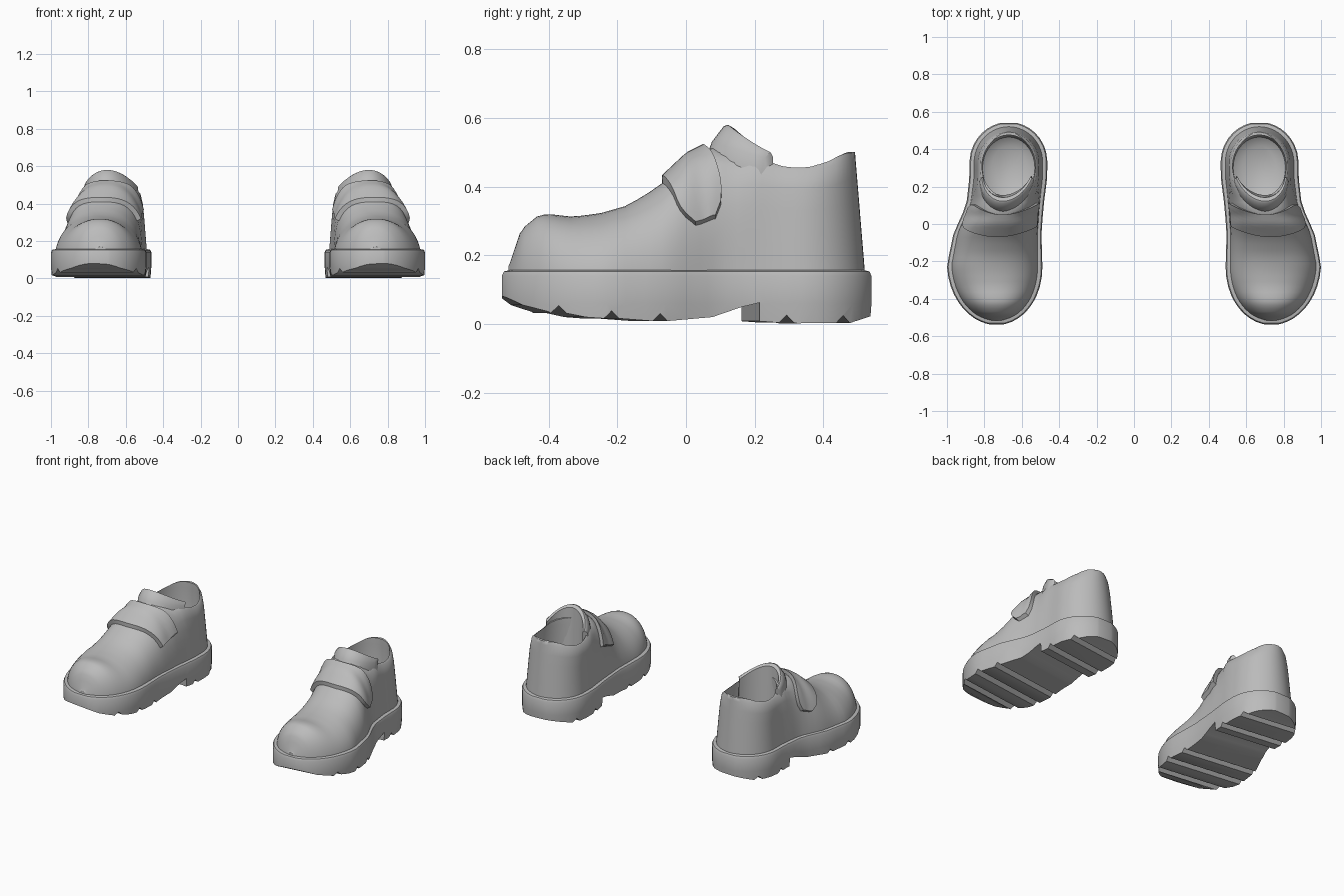
import bpy, bmesh, math

cube = bpy.data.objects.get("Cube")
if cube:
    bpy.data.objects.remove(cube, do_unlink=True)

grey = bpy.data.materials.new("plain_grey")
grey.use_nodes = True
grey.diffuse_color = (0.5, 0.5, 0.5, 1)
grey.node_tree.nodes["Principled BSDF"].inputs["Base Color"].default_value = (0.5, 0.5, 0.5, 1)

# Shape keys along the length of the left shoe: (y, value)
CENTRE = [(-.54, .735), (-.22, .745), (-.05, .73), (.1, .69), (.25, .672), (.54, .67)]
HALF = [(-.22, .255), (-.05, .235), (.1, .207), (.25, .208)]
TOP = [(-.515, .17), (-.5, .215), (-.48, .275), (-.43, .316), (-.4, .32), (-.33, .312),
       (-.25, .322), (-.17, .345), (-.08, .40), (0, .475), (.08, .515), (.14, .505),
       (.2, .49), (.28, .472), (.36, .466), (.44, .48), (.5, .5)]
BOXY = [(-.1, 2.2), (.05, 2.4), (.15, 4), (.22, 10), (.3, 12)]
TAPER = [(0, 0), (.2, .17)]
BASE = .1


def lerp(keys, y):
    if y <= keys[0][0]:
        return keys[0][1]
    for (a, p), (b, q) in zip(keys, keys[1:]):
        if y <= b:
            return p + (q - p) * (y - a) / (b - a)
    return keys[-1][1]


def outline(y, inset):
    """Centre and half width of the footprint, rounded at toe and heel."""
    half = lerp(HALF, y) - inset
    if y < -.22:
        half *= math.sqrt(max(0, 1 - ((y + .22) / (.32 - inset)) ** 2))
    if y > .33:
        half *= math.sqrt(max(0, 1 - ((y - .33) / (.215 - inset)) ** 2))
    return lerp(CENTRE, y), half


def skin(y, t, off=0):
    """Point on the upper at length y and arch angle t, pushed out by off."""
    c, half = outline(y, .02 - off)
    n = lerp(BOXY, y)
    r = (abs(math.cos(t)) ** n + abs(math.sin(t)) ** n) ** (-1 / n)
    z = BASE + (lerp(TOP, y) + off - BASE) * r * math.sin(t)
    f = (z - BASE) / .4
    x = c + half * r * math.cos(t) * (1 - lerp(TAPER, y) * f)
    return x, y - .033 * f * min(1, max(0, (y - .3) / .2)), z


def loft(name, rings):
    """Closed solid through equal-sized rings, capped at both ends."""
    bm = bmesh.new()
    vs = [[bm.verts.new(p) for p in ring] for ring in rings]
    n = len(vs[0])
    for a, b in zip(vs, vs[1:]):
        for i in range(n):
            j = (i + 1) % n
            bm.faces.new((a[i], a[j], b[j], b[i]))
    bm.faces.new(vs[0])
    bm.faces.new(vs[-1])
    bmesh.ops.recalc_face_normals(bm, faces=bm.faces)
    mesh = bpy.data.meshes.new(name)
    bm.to_mesh(mesh)
    bm.free()
    mesh.materials.append(grey)
    obj = bpy.data.objects.new(name, mesh)
    bpy.context.collection.objects.link(obj)
    return obj


def activate(obj):
    bpy.ops.object.select_all(action='DESELECT')
    obj.select_set(True)
    bpy.context.view_layer.objects.active = obj


def cut(obj, cutter, operation):
    mod = obj.modifiers.new("cut", 'BOOLEAN')
    mod.operation, mod.object, mod.solver = operation, cutter, 'EXACT'
    activate(obj)
    bpy.ops.object.modifier_apply(modifier=mod.name)
    bpy.data.objects.remove(cutter, do_unlink=True)


def finish(obj):
    """Mirror to make the right shoe too, then shade smooth."""
    mod = obj.modifiers.new("pair", 'MIRROR')
    mod.use_mirror_merge = False
    activate(obj)
    bpy.ops.object.modifier_apply(modifier=mod.name)
    bpy.ops.object.shade_smooth_by_angle(angle=math.radians(42))


def ellipse(cx, cy, rx, ry, z, n=36):
    return [(cx + rx * math.cos(2 * math.pi * i / n), cy + ry * math.sin(2 * math.pi * i / n), z)
            for i in range(n)]


# Upper: arches from toe to heel, hollowed for the foot
STATIONS, ARCH = 44, 28
rings = []
for i in range(STATIONS + 1):
    y = .004 - .521 * math.cos(math.pi * i / STATIONS)
    rings.append([skin(y, math.pi * k / ARCH) for k in range(ARCH + 1)])
upper = loft("upper", rings)
cavity = loft("cavity_cutter", [
    ellipse(.67, .3, .09, .12, .165), ellipse(.67, .3, .14, .165, .2),
    ellipse(.67, .308, .15, .172, .32), ellipse(.67, .308, .143, .168, .46),
    ellipse(.67, .308, .143, .168, .7)])
cut(upper, cavity, 'DIFFERENCE')
finish(upper)


# Sole: footprint slab trimmed by a side profile with treads and heel
def footprint(inset, z, n=28):
    ys = [-(.538 - inset) * math.cos(math.pi * i / n) + .002 for i in range(n + 1)]
    right = [(sum(outline(y, inset)), y, z) for y in ys]
    left = [(outline(y, inset)[0] - outline(y, inset)[1], y, z) for y in reversed(ys)]
    return right + left


sole = loft("sole", [footprint(.006, -.02), footprint(0, .06), footprint(0, .14),
                     footprint(.006, .153), footprint(.03, .158)])
FRONT = [(-.6, .11), (-.54, .078), (-.5, .055), (-.43, .035), (-.33, .02), (-.1, .008),
         (.05, .02), (.14, .05), (.19, .062)]
HEEL = [(.191, .008), (.3, .002), (.42, 0), (.48, .008), (.6, .04)]


def with_grooves(keys, grooves):
    pts = list(keys)
    for g in grooves:
        pts = [p for p in pts if abs(p[0] - g) > .022]
        pts += [(g + d, lerp(keys, g) + h) for d, h in ((-.022, 0), (0, .022), (.022, 0))]
    return sorted(pts)


profile = with_grooves(FRONT, (-.405, -.255, -.11)) + with_grooves(HEEL, (.27, .44))
profile += [(.7, .3), (-.7, .3)]
tread = loft("tread_cutter", [[(x, y + .13 * (x - .7), z) for y, z in profile]
                              for x in (.35, 1.1)])
cut(sole, tread, 'INTERSECT')
finish(sole)

# Strap: raised band over the instep with a rounded flap on the outer side
rings = []
for i in range(25):
    t = .48 + (math.pi - 1.06) * i / 24
    side = math.cos(t) ** 2
    front, back = -.07 + .08 * side, .05 + .09 * side
    narrow = (.45, .8, .95)[i] if i < 3 else 1
    mid, reach = (front + back) / 2, (back - front) / 2 * narrow
    ys = [mid + reach * (k / 4 - 1) for k in range(9)]
    rings.append([skin(y, t, .024) for y in ys] + [skin(y, t, -.012) for y in reversed(ys)])
finish(loft("strap", rings))

# Tongue: curved sheet standing up in front of the opening
rings = []
for i in range(21):
    a = math.radians(-70 + 7 * i)
    s, c = math.sin(a), math.cos(a)
    peak = .48 + .1 * c ** 1.5
    rings.append([(.67 + .03 * c + rx * s, .31 - ry * c, z) for rx, ry, z in (
        (.16, .27, .43), (.155, .235, .53 * c + .46 * (1 - c)), (.15, .2, peak - .004),
        (.143, .188, peak), (.135, .168, peak - .012), (.14, .155, .3))])
finish(loft("tongue", rings))
